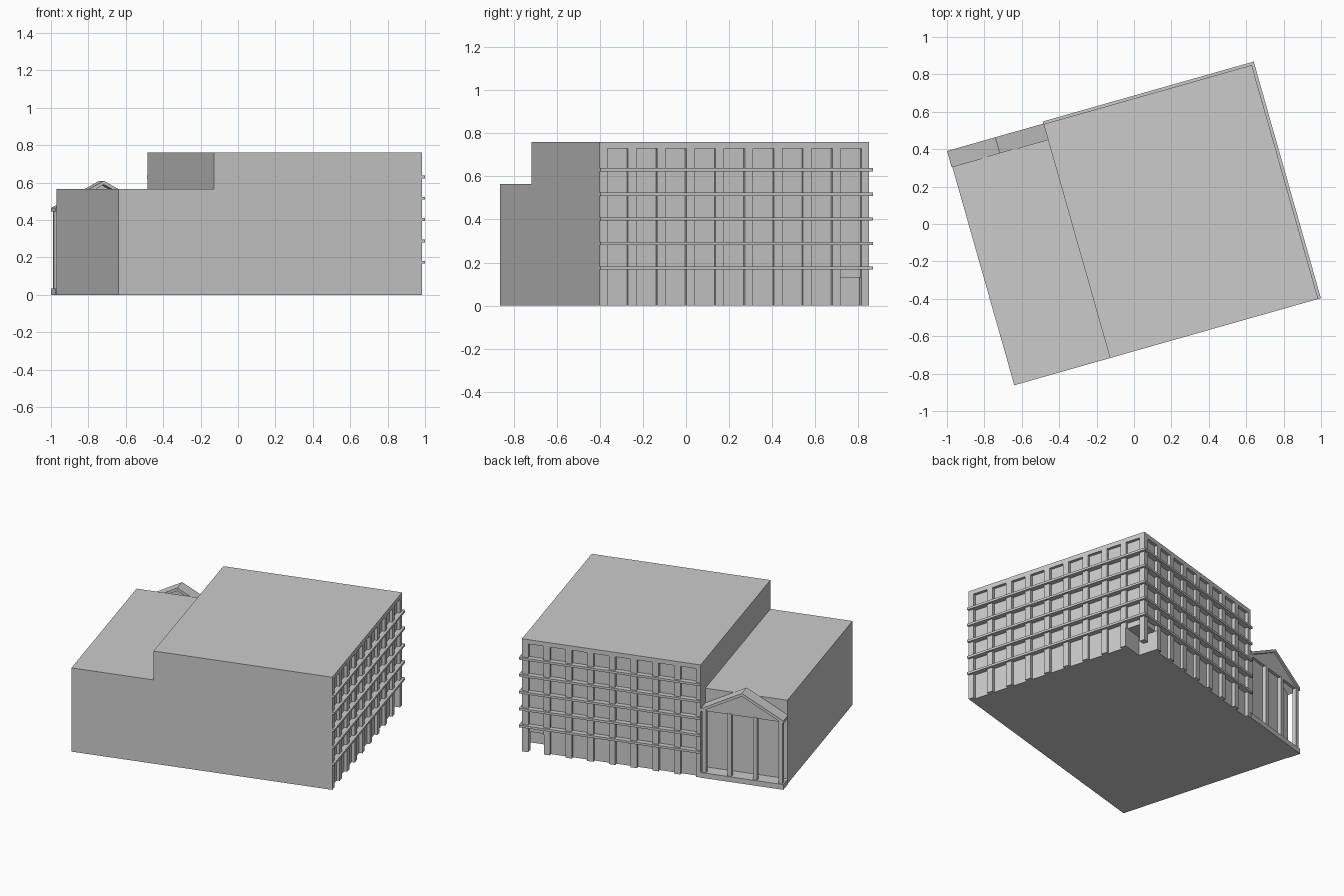
import bpy, bmesh, math

if "Cube" in bpy.data.objects:
    bpy.data.objects.remove(bpy.data.objects["Cube"])

ANGLE = math.radians(15.85)      # the whole building is turned on its plot
CORNER = (-0.64, -0.862, 0)      # front left corner of the plan

stone = bpy.data.materials.new("light_grey")
stone.diffuse_color = (0.6, 0.6, 0.6, 1)
stone.use_nodes = True
stone.node_tree.nodes["Principled BSDF"].inputs["Base Color"].default_value = stone.diffuse_color


def add_object(name, bm):
    bmesh.ops.recalc_face_normals(bm, faces=bm.faces)
    mesh = bpy.data.meshes.new(name)
    bm.to_mesh(mesh)
    bm.free()
    mesh.materials.append(stone)
    ob = bpy.data.objects.new(name, mesh)
    ob.location = CORNER
    ob.rotation_euler.z = ANGLE
    bpy.context.collection.objects.link(ob)
    return ob


def prism(bm, points, direction):
    """Extrude a flat outline along a direction."""
    face = bm.faces.new([bm.verts.new(p) for p in points])
    ext = bmesh.ops.extrude_face_region(bm, geom=[face], use_keep_orig=True)
    verts = [g for g in ext["geom"] if isinstance(g, bmesh.types.BMVert)]
    bmesh.ops.translate(bm, verts=verts, vec=direction)


def box(bm, u0, u1, v0, v1, z0, z1):
    prism(bm, [(u0, v0, z0), (u1, v0, z0), (u1, v1, z0), (u0, v1, z0)],
          (0, 0, z1 - z0))


def box_object(name, *size):
    bm = bmesh.new()
    box(bm, *size)
    return add_object(name, bm)


SPLIT, RIGHT, BACK, TOP = 0.532, 1.689, 1.30, 0.76
PITCH, HALF, DEPTH = 0.1407, 0.05, 0.02

# Main and lower blocks
main = box_object("main_block", SPLIT, RIGHT, 0, BACK, 0, TOP)
box_object("lower_block", 0, SPLIT, 0, 1.214, 0, 0.565)

# Tall window bays cut into the right and back walls
bm = bmesh.new()
for k in range(9):
    c = 0.087 + PITCH * k
    box(bm, RIGHT - DEPTH, RIGHT + 0.1, c - HALF, c + HALF, -0.1, 0.73)
for k in range(8):
    c = 1.598 - PITCH * k
    box(bm, c - HALF, c + HALF, BACK - DEPTH, BACK + 0.1, -0.1, 0.73)
bays = add_object("bay_cutter", bm)

# Open entrance under the back right corner
entrance = box_object("entrance_cutter", 1.546, RIGHT + 0.2, 1.161, BACK + 0.2, -0.2, 0.13)

for cutter in (bays, entrance):
    cutter.hide_render = True
    mod = main.modifiers.new(cutter.name, 'BOOLEAN')
    mod.operation = 'DIFFERENCE'
    mod.solver = 'EXACT'
    mod.object = cutter
    bpy.context.view_layer.objects.active = main
    bpy.ops.object.modifier_apply(modifier=mod.name)
    bpy.data.objects.remove(cutter)

box_object("entrance_pillar", 1.648, RIGHT, 1.263, BACK, 0, 0.13)

# Ledges wrapping the right and back walls at each floor
OUT = 0.015
for k in range(5):
    z = 0.167 + 0.114 * k
    bm = bmesh.new()
    prism(bm, [(RIGHT - DEPTH, 0, z), (RIGHT + OUT, 0, z),
               (RIGHT + OUT, BACK + OUT, z), (SPLIT, BACK + OUT, z),
               (SPLIT, BACK - DEPTH, z), (RIGHT - DEPTH, BACK - DEPTH, z)],
          (0, 0, 0.015))
    add_object("floor_ledge", bm)

# Portico platform and columns
box_object("portico_platform", -0.004, SPLIT, 1.214, 1.302, 0, 0.035)
for c in (0.017, 0.182, 0.347, 0.512):
    box_object("portico_column", c - 0.013, c + 0.013, 1.27, 1.296, 0.035, 0.457)

# Gabled portico roof with a recessed pediment panel
MID, EAVE, PEAK, THICK = 0.264, 0.465, 0.61, 0.02
L, R = -0.004, SPLIT
bm = bmesh.new()
prism(bm, [(L, 1.214, EAVE), (MID, 1.214, PEAK), (R, 1.214, EAVE),
           (R, 1.214, EAVE - THICK), (MID, 1.214, PEAK - THICK),
           (L, 1.214, EAVE - THICK)], (0, 0.089, 0))
add_object("portico_roof", bm)
bm = bmesh.new()
prism(bm, [(L + 0.01, 1.272, 0.45), (MID, 1.272, PEAK - THICK),
           (R - 0.01, 1.272, 0.45)], (0, 0.02, 0))
add_object("pediment_panel", bm)
